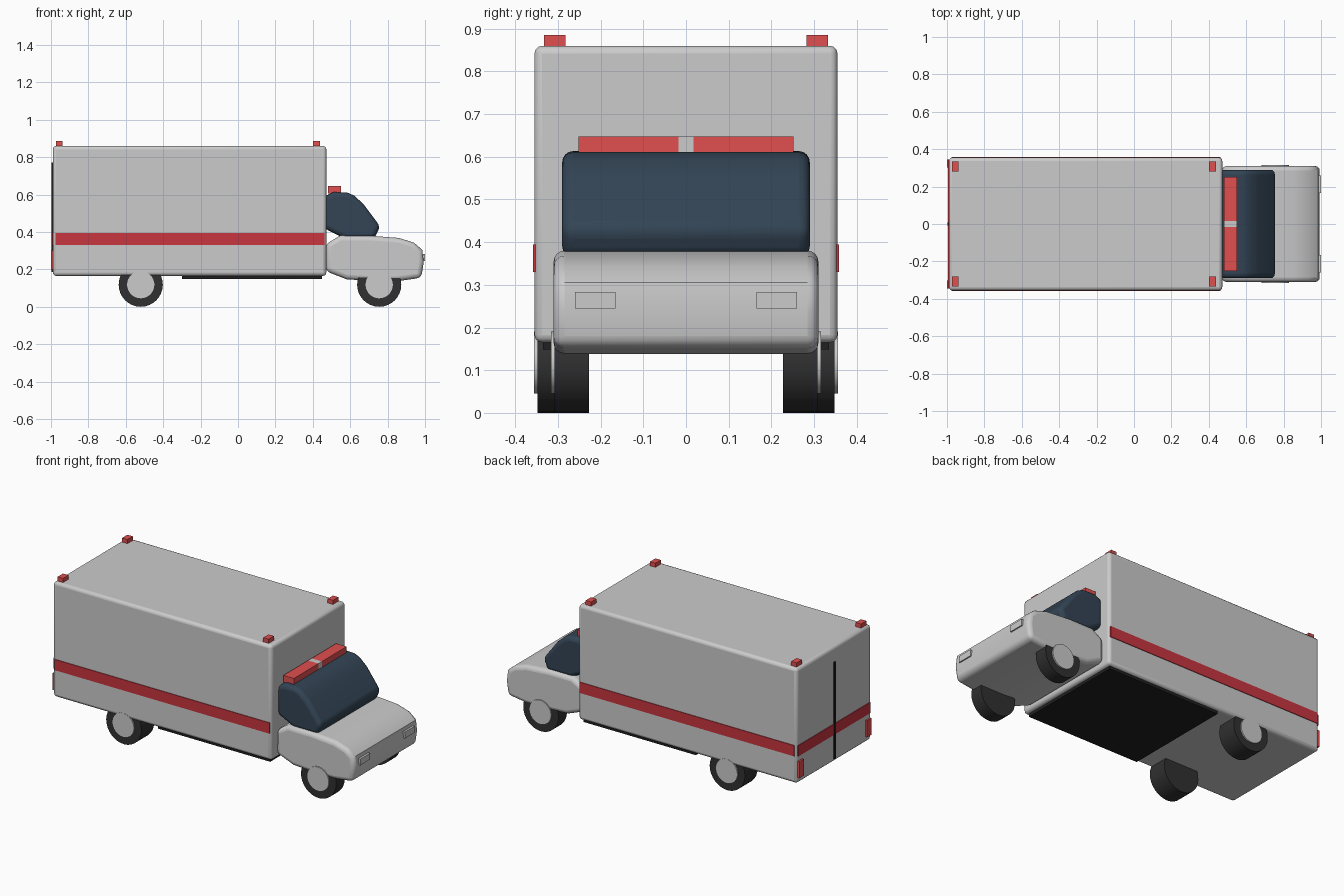
import bpy, math

if "Cube" in bpy.data.objects:
    bpy.data.objects.remove(bpy.data.objects["Cube"])


def material(name, rgb):
    m = bpy.data.materials.new(name)
    m.diffuse_color = (*rgb, 1)
    m.use_nodes = True
    m.node_tree.nodes["Principled BSDF"].inputs["Base Color"].default_value = m.diffuse_color
    return m


RED = material("stripe_red", (0.58, 0.035, 0.05))
LAMP = material("lamp_red", (0.75, 0.08, 0.08))
GLASS = material("dark_glass", (0.033, 0.058, 0.09))
RUBBER = material("rubber", (0.03, 0.03, 0.03))
DARK = material("underbody", (0.015, 0.015, 0.017))


def finish(ob, name, mat=None, bevel=0, segments=3, angle=30):
    ob.name = name
    if mat:
        ob.data.materials.append(mat)
    if bevel:
        b = ob.modifiers.new("bevel", "BEVEL")
        b.width, b.segments = bevel, segments
        b.limit_method, b.angle_limit = "ANGLE", math.radians(angle)
    return ob


def smooth(ob, angle=35):
    bpy.ops.object.select_all(action="DESELECT")
    ob.select_set(True)
    bpy.context.view_layer.objects.active = ob
    bpy.ops.object.shade_smooth_by_angle(angle=math.radians(angle))


def box(name, x, y, z, mat=None, bevel=0):
    # x, y, z are (low, high) pairs
    bpy.ops.mesh.primitive_cube_add(size=1, location=[sum(r) / 2 for r in (x, y, z)])
    ob = bpy.context.object
    ob.scale = [r[1] - r[0] for r in (x, y, z)]
    bpy.ops.object.transform_apply(location=False, rotation=False, scale=True)
    return finish(ob, name, mat, bevel)


def extrude_profile(name, points, half, mat=None, bevel=0.025):
    # side profile (x, z) extruded across y, with rounded side edges
    n = len(points)
    verts = [(x, s * half, z) for s in (-1, 1) for x, z in points]
    faces = [tuple(range(n)), tuple(range(2 * n - 1, n - 1, -1))]
    faces += [(i, i + n, (i + 1) % n + n, (i + 1) % n) for i in range(n)]
    me = bpy.data.meshes.new(name)
    me.from_pydata(verts, [], faces)
    ob = bpy.data.objects.new(name, me)
    bpy.context.collection.objects.link(ob)
    finish(ob, name, mat, bevel, 4, 50)
    smooth(ob)
    return ob


def cylinder(name, x, y0, y1, z, r, mat=None):
    bpy.ops.mesh.primitive_cylinder_add(vertices=32, radius=r, depth=abs(y1 - y0),
                                        location=(x, (y0 + y1) / 2, z),
                                        rotation=(math.pi / 2, 0, 0))
    ob = finish(bpy.context.object, name, mat)
    smooth(ob)


# Rear cargo body and underbody slab
smooth(box("cargo_body", (-0.99, 0.472), (-0.355, 0.355), (0.165, 0.86), bevel=0.018))
box("underbody_slab", (-0.30, 0.45), (-0.335, 0.335), (0.148, 0.18), DARK)

# Cab: rounded hood and dark glass cabin
hood = [(0.47, 0.19), (0.58, 0.147), (0.72, 0.138), (0.86, 0.138), (0.98, 0.155),
        (0.993, 0.24), (0.985, 0.305), (0.94, 0.343), (0.86, 0.368),
        (0.70, 0.38), (0.545, 0.38), (0.47, 0.335)]
extrude_profile("cab_hood", hood, 0.31)
cabin = [(0.46, 0.42), (0.57, 0.365), (0.73, 0.365), (0.76, 0.43), (0.67, 0.55),
         (0.62, 0.595), (0.585, 0.61), (0.51, 0.613), (0.46, 0.59)]
extrude_profile("cab_glass", cabin, 0.29, GLASS)

# Rear stripe and door seam
box("rear_stripe", (-0.994, -0.98), (-0.345, 0.345), (0.33, 0.395), RED)
box("door_seam", (-0.998, -0.98), (-0.007, 0.007), (0.185, 0.77), DARK)

# Roof light bar
box("light_bar_centre", (0.48, 0.55), (-0.017, 0.017), (0.605, 0.647))

for s, side in ((-1, "right"), (1, "left")):
    def span(a, b):
        return tuple(sorted((s * a, s * b)))

    # Side stripe, tail lamp, headlamp, light bar half
    box(side + "_stripe", (-0.975, 0.462), span(0.345, 0.359), (0.33, 0.395), RED)
    box(side + "_tail_lamp", (-1.0, -0.98), span(0.303, 0.345), (0.20, 0.30), LAMP)
    box(side + "_headlamp", (0.96, 1.0), span(0.165, 0.26), (0.245, 0.283))
    box(side + "_light_bar", (0.48, 0.55), span(0.017, 0.252), (0.605, 0.647), LAMP)

    # Corner marker lamps on the cargo roof
    for x, end in ((-0.955, "rear"), (0.42, "front")):
        box(f"{side}_{end}_marker", (x - 0.018, x + 0.018), span(0.282, 0.333),
            (0.85, 0.885), LAMP)

    # Wheels with hubcaps
    for x, outer, end in ((-0.52, 0.348, "rear"), (0.755, 0.308, "front")):
        cylinder(f"{side}_{end}_tyre", x, s * 0.227, s * outer, 0.118, 0.118, RUBBER)
        cylinder(f"{side}_{end}_hubcap", x, s * 0.26, s * (outer + 0.008), 0.118, 0.073)
